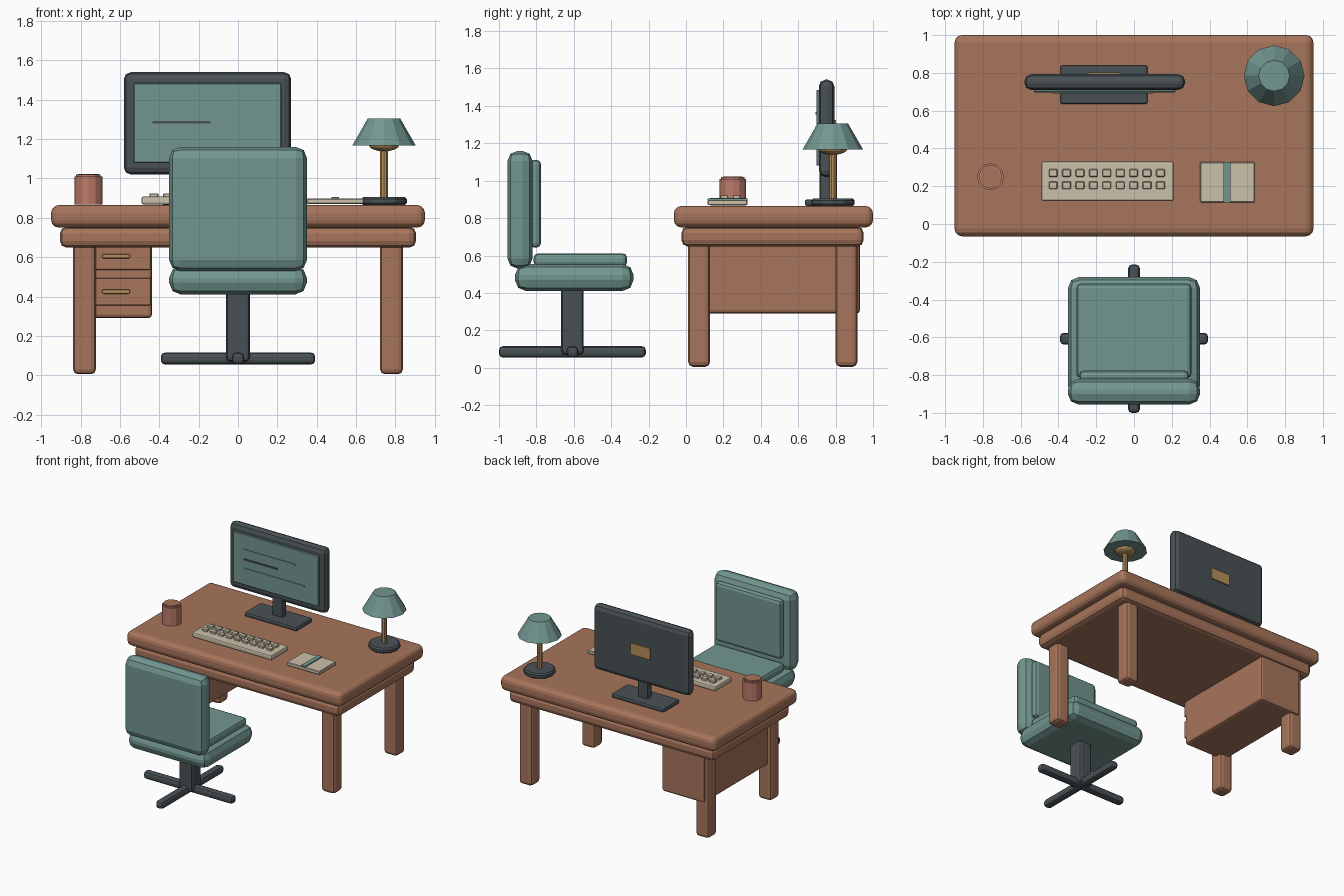
import bpy
import math

if "Cube" in bpy.data.objects:
    bpy.data.objects.remove(bpy.data.objects["Cube"])


def material(name, rgb):
    m = bpy.data.materials.new(name)
    m.diffuse_color = (*rgb, 1)
    m.use_nodes = True
    m.node_tree.nodes["Principled BSDF"].inputs["Base Color"].default_value = m.diffuse_color
    return m


WOOD = material("warm wood", (0.39, 0.178, 0.105))
TEAL = material("muted teal", (0.168, 0.305, 0.28))
DARK = material("dark slate", (0.066, 0.083, 0.092))
BRASS = material("brass", (0.47, 0.28, 0.105))
CREAM = material("cream", (0.60, 0.53, 0.40))
CLAY = material("terracotta", (0.50, 0.20, 0.145))


def box(name, x, y, z, mat, bevel=0.0, segments=2):
    """Bevelled box from (min, max) ranges on each axis."""
    r = (x, y, z)
    bpy.ops.mesh.primitive_cube_add(size=1, location=[(a + b) / 2 for a, b in r])
    ob = bpy.context.object
    ob.name = name
    ob.scale = [b - a for a, b in r]
    bpy.ops.object.transform_apply(location=False, rotation=False, scale=True)
    ob.data.materials.append(mat)
    if bevel:
        mod = ob.modifiers.new("soft edges", 'BEVEL')
        mod.width = bevel
        mod.segments = segments
    return ob


def frustum(name, x, y, z, r1, r2, mat, sides=12, bevel=0.0):
    """Upright faceted cylinder or cone section."""
    bpy.ops.mesh.primitive_cone_add(vertices=sides, radius1=r1, radius2=r2,
                                    depth=z[1] - z[0], location=(x, y, sum(z) / 2))
    ob = bpy.context.object
    ob.name = name
    ob.data.materials.append(mat)
    if bevel:
        mod = ob.modifiers.new("soft edges", 'BEVEL')
        mod.width = bevel
        mod.segments = 1
        mod.limit_method = 'ANGLE'
        mod.angle_limit = math.radians(50)
    return ob


# Desk: top, apron and legs
box("desk_top", (-0.95, 0.95), (-0.065, 1.0), (0.75, 0.865), WOOD, 0.04, 3)
box("desk_apron", (-0.905, 0.905), (-0.025, 0.95), (0.648, 0.755), WOOD, 0.035)
for sx, side in ((-1, "left"), (1, "right")):
    for y, end in ((0.07, "front"), (0.858, "back")):
        x = sx * 0.78
        box(f"{end}_{side}_leg", (x - 0.058, x + 0.058), (y - 0.058, y + 0.058),
            (0.005, 0.68), WOOD, 0.025)

# Drawer cabinet
box("drawer_cabinet", (-0.81, -0.437), (0.06, 0.93), (0.29, 0.68), WOOD, 0.018)
for i, z in enumerate((0.425, 0.605)):
    box(f"drawer_front_{i}", (-0.80, -0.443), (0.04, 0.075),
        (z - 0.07, z + 0.07), WOOD, 0.008)
    box(f"drawer_handle_{i}", (-0.69, -0.55), (0.015, 0.045),
        (z - 0.011, z + 0.011), BRASS, 0.006)

# Chair
box("chair_seat", (-0.35, 0.35), (-0.915, -0.28), (0.41, 0.555), TEAL, 0.06)
box("chair_seat_cushion", (-0.305, 0.305), (-0.815, -0.315), (0.54, 0.612), TEAL, 0.025)
box("chair_back", (-0.35, 0.35), (-0.955, -0.82), (0.53, 1.16), TEAL, 0.055)
box("chair_back_pad", (-0.29, 0.29), (-0.835, -0.775), (0.642, 1.112), TEAL, 0.025)
box("chair_post", (-0.06, 0.06), (-0.667, -0.547), (0.07, 0.43), DARK, 0.02)
box("chair_foot_across", (-0.392, 0.392), (-0.638, -0.576), (0.055, 0.115), DARK, 0.02)
box("chair_foot_along", (-0.031, 0.031), (-1.0, -0.215), (0.055, 0.115), DARK, 0.02)

# Monitor
box("monitor_base", (-0.39, 0.072), (0.635, 0.84), (0.865, 0.9), DARK, 0.012)
box("monitor_neck", (-0.2, -0.11), (0.715, 0.77), (0.885, 1.06), DARK, 0.012)
box("monitor_frame", (-0.58, 0.27), (0.71, 0.793), (1.02, 1.54), DARK, 0.035)
box("monitor_screen", (-0.53, 0.22), (0.697, 0.72), (1.08, 1.485), TEAL, 0.004, 1)
for i, (z, x_end) in enumerate(((1.36, 0.015), (1.285, -0.14), (1.21, 0.1))):
    box(f"screen_line_{i}", (-0.435, x_end), (0.692, 0.699),
        (z - 0.007, z + 0.007), DARK if i == 1 else TEAL)
box("monitor_back_plate", (-0.243, -0.073), (0.79, 0.802), (1.235, 1.325), BRASS)

# Keyboard with two rows of keys
box("keyboard", (-0.49, 0.21), (0.122, 0.33), (0.868, 0.908), CREAM, 0.01)
for row, y in enumerate((0.205, 0.27)):
    for col in range(9):
        x = -0.428 + col * 0.071
        box(f"key_{row}_{col}", (x - 0.023, x + 0.023), (y - 0.02, y + 0.02),
            (0.9, 0.924), CREAM, 0.004, 1)

# Notebook with ribbon
box("notebook", (0.35, 0.638), (0.115, 0.328), (0.87, 0.898), CREAM, 0.004, 1)
box("notebook_ribbon", (0.475, 0.512), (0.115, 0.328), (0.897, 0.906), TEAL)

# Mug
frustum("mug", -0.76, 0.25, (0.868, 1.01), 0.071, 0.071, CLAY)
frustum("mug_rim", -0.76, 0.25, (1.0, 1.02), 0.062, 0.062, CLAY)
frustum("mug_drink", -0.76, 0.25, (1.01, 1.022), 0.053, 0.053, WOOD)

# Desk lamp
LX, LY = 0.742, 0.785
frustum("lamp_base", LX, LY, (0.865, 0.905), 0.116, 0.116, DARK, 12, 0.01)
frustum("lamp_stem", LX, LY, (0.89, 1.18), 0.021, 0.021, BRASS, 10)
frustum("lamp_shade", LX, LY, (1.168, 1.305), 0.161, 0.082, TEAL)
bpy.ops.mesh.primitive_uv_sphere_add(segments=12, ring_count=8, radius=1,
                                     location=(LX, LY, 1.17))
bulb = bpy.context.object
bulb.name = "lamp_bulb"
bulb.scale = (0.078, 0.078, 0.032)
bulb.data.materials.append(BRASS)
